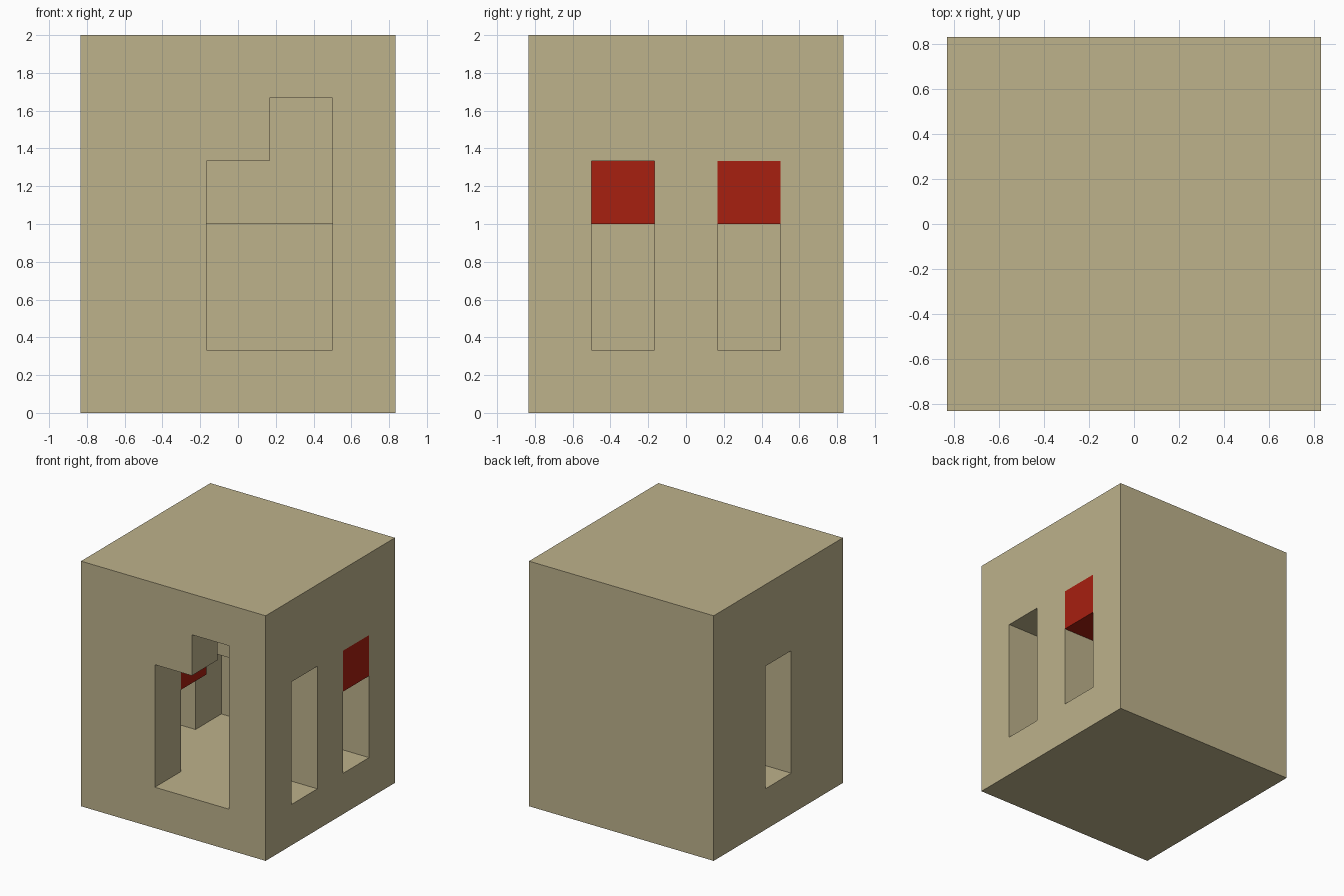
import bpy, bmesh
from mathutils import Vector
from itertools import product

cube = bpy.data.objects.get("Cube")
if cube:
    bpy.data.objects.remove(cube, do_unlink=True)

CELL = 1 / 3                      # block size
SIZE = (5, 5, 6)                  # blocks along x, y, z


def material(name, colour):
    m = bpy.data.materials.new(name)
    m.use_nodes = True
    m.diffuse_color = colour
    bsdf = next(n for n in m.node_tree.nodes if n.type == 'BSDF_PRINCIPLED')
    bsdf.inputs["Base Color"].default_value = colour
    bsdf.inputs["Roughness"].default_value = 0.9
    return m


def region(xs, ys, zs):
    """Set of block positions within inclusive ranges."""
    return set(product(*(range(a, b + 1) for a, b in (xs, ys, zs))))


def build(name, cells, solid, mat):
    """Merge blocks into one clean skin, leaving out faces buried in solid blocks."""
    bm = bmesh.new()
    for cell in cells:
        centre = Vector([c + 0.5 for c in cell])
        for axis, sign in product(range(3), (-1, 1)):
            n = Vector([sign if i == axis else 0 for i in range(3)])
            if tuple(c + int(d) for c, d in zip(cell, n)) in solid:
                continue
            u = Vector([1 if i == (axis + 1) % 3 else 0 for i in range(3)])
            v = n.cross(u)
            corners = (u + v, v - u, -u - v, u - v)
            bm.faces.new([bm.verts.new(centre + (n + c) / 2) for c in corners])
    bmesh.ops.remove_doubles(bm, verts=bm.verts, dist=0.001)
    bmesh.ops.dissolve_limit(bm, angle_limit=0.01, verts=bm.verts, edges=bm.edges)
    for vert in bm.verts:
        vert.co = (vert.co - Vector((SIZE[0] / 2, SIZE[1] / 2, 0))) * CELL
    mesh = bpy.data.meshes.new(name)
    bm.to_mesh(mesh)
    bm.free()
    mesh.materials.append(mat)
    obj = bpy.data.objects.new(name, mesh)
    bpy.context.collection.objects.link(obj)


sand = material("sand", (0.51, 0.445, 0.26, 1))
red = material("red", (0.39, 0.014, 0.005, 1))

# Solid block, then the room and its openings
shell = region((0, 4), (0, 4), (0, 5))
shell -= region((1, 3), (1, 3), (1, 4))      # room
shell -= region((2, 3), (0, 0), (1, 3))      # front doorway
shell -= region((3, 3), (0, 0), (4, 4))      # raised corner of the doorway
shell -= region((4, 4), (1, 1), (1, 3))      # front window on +x
shell -= region((4, 4), (3, 3), (1, 3))      # back window on +x
shell -= region((0, 0), (2, 2), (1, 3))      # window on -x
shell |= region((1, 3), (3, 3), (3, 4))      # beam along the back of the room

# Red blocks
window_block = {(4, 3, 3)}
inner_block = {(1, 1, 3)}
solid = shell | window_block | inner_block

build("house_shell", shell, solid, sand)
build("red_window_block", window_block, solid, red)
build("red_inner_block", inner_block, solid, red)
